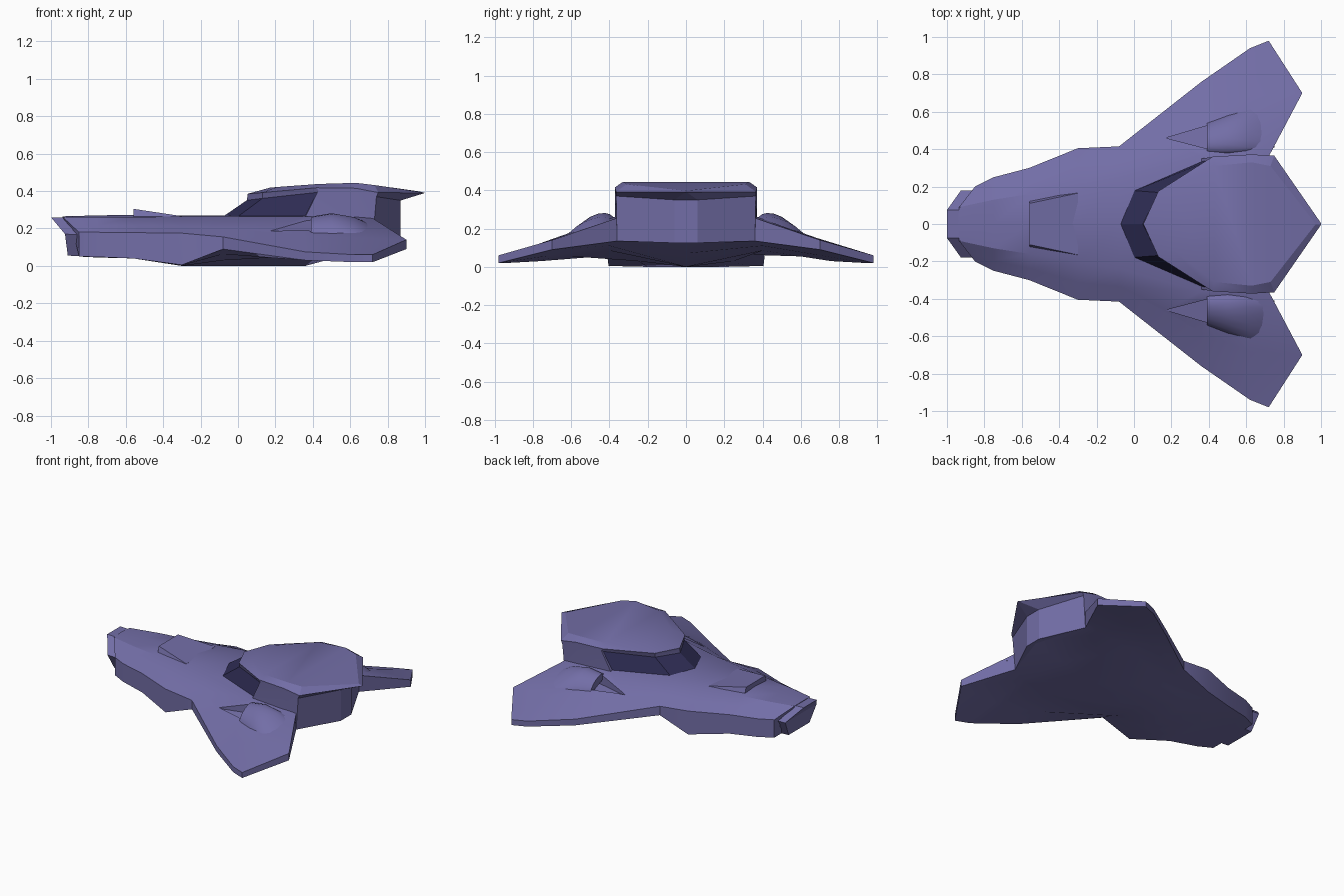
import bpy
import bmesh
from math import cos, sin, pi, radians

default_cube = bpy.data.objects.get("Cube")
if default_cube:
    bpy.data.objects.remove(default_cube)


def make_material(name, colour):
    material = bpy.data.materials.new(name)
    material.use_nodes = True
    material.diffuse_color = (*colour, 1)
    shader = material.node_tree.nodes["Principled BSDF"]
    shader.inputs["Base Color"].default_value = (*colour, 1)
    return material


PAINT = make_material("violet_paint", (0.17, 0.155, 0.385))
GLASS = make_material("dark_glass", (0.028, 0.026, 0.09))


def lerp(a, b, t):
    return tuple(p + (q - p) * t for p, q in zip(a, b))


def mirrored(half):
    """Close a half outline by reflecting it across the centre plane."""
    return half + [(x, -y, z) for x, y, z in reversed(half) if y > 0]


def strip_cap(bm, verts, total):
    """Close a ring with strips joining vertex k to vertex total - k."""
    count, seen = len(verts), set()
    for k in range(count):
        ids = [k, (k + 1) % count, (total - k - 1) % count, (total - k) % count]
        ids = list(dict.fromkeys(ids))
        if len(ids) > 2 and frozenset(ids) not in seen:
            seen.add(frozenset(ids))
            bm.faces.new([verts[i] for i in ids])


def loft(bm, rings, total):
    """Skin a run of closed rings and cap both ends."""
    loops = [[bm.verts.new(p) for p in ring] for ring in rings]
    for low, high in zip(loops, loops[1:]):
        for i in range(len(low)):
            j = (i + 1) % len(low)
            bm.faces.new((low[i], low[j], high[j], high[i]))
    strip_cap(bm, loops[0], total)
    strip_cap(bm, loops[-1], total)
    bmesh.ops.recalc_face_normals(bm, faces=bm.faces)


def finish(bm, name, materials=(PAINT,)):
    mesh = bpy.data.meshes.new(name)
    bm.to_mesh(mesh)
    bm.free()
    obj = bpy.data.objects.new(name, mesh)
    bpy.context.collection.objects.link(obj)
    for material in materials:
        mesh.materials.append(material)
    return obj


def select_only(obj):
    bpy.ops.object.select_all(action="DESELECT")
    obj.select_set(True)
    bpy.context.view_layer.objects.active = obj


def smooth(obj, angle=28):
    select_only(obj)
    bpy.ops.object.shade_smooth_by_angle(angle=radians(angle))


# Hull and wings: one loft from the nose back to the trailing edges
def station(x, edge, top, bottom, deck, shoulder, under, keel, lead=0):
    s = (x - lead * 0.95, *shoulder)
    e, b, u = (x, edge, top), (x, edge, bottom), (x, *under)
    return [(x - lead, 0, deck), s, lerp(s, e, 0.55), e,
            b, lerp(u, b, 0.55), u, (x, 0, keel)]


stations = [
    station(-0.85, 0.2, 0.18, 0.05, 0.265, (0.09, 0.26), (0.1, 0.05), 0.05, lead=0.09),
    station(-0.75, 0.25, 0.18, 0.048, 0.27, (0.13, 0.261), (0.14, 0.045), 0.045),
    station(-0.56, 0.3, 0.178, 0.04, 0.273, (0.16, 0.262), (0.17, 0.04), 0.04),
    station(-0.3, 0.405, 0.175, 0.005, 0.27, (0.2, 0.263), (0.2, 0), 0),
    station(-0.08, 0.415, 0.155, 0.09, 0.27, (0.24, 0.264), (0.25, 0.03), 0),
    station(0.36, 0.76, 0.075, 0.03, 0.27, (0.36, 0.265), (0.4, 0.085), 0),
    station(0.62, 0.94, 0.06, 0.02, 0.27, (0.37, 0.262), (0.4, 0.11), 0.07),
]
tail = station(0.72, 0.98, 0.06, 0.02, 0.22, (0.36, 0.255), (0.36, 0.135), 0.13)
tail[0], tail[-1] = (0.85, 0, 0.22), (0.86, 0, 0.13)
tail[2], tail[5] = (0.9, 0.7, 0.14), (0.9, 0.7, 0.09)
stations.append(tail)

bm = bmesh.new()
loft(bm, [mirrored(half) for half in stations], len(tail) - 1)
hull = finish(bm, "hull_and_wings")

# Tapered inlet recesses cut into the wings ahead of the pods
for side, label in ((1, "left"), (-1, "right")):
    bm = bmesh.new()
    for x, y, z in ((0.17, 0.46, 0.18), (0.17, 0.46, 0.3), (0.44, 0.39, 0.35),
                    (0.44, 0.54, 0.35), (0.44, 0.39, 0.18), (0.44, 0.54, 0.15)):
        bm.verts.new((x, y * side, z))
    bmesh.ops.convex_hull(bm, input=bm.verts)
    bmesh.ops.recalc_face_normals(bm, faces=bm.faces)
    cutter = finish(bm, label + "_inlet_cutter")
    cutter.hide_render = True
    cut = hull.modifiers.new(label + "_inlet", "BOOLEAN")
    cut.operation, cut.object, cut.solver = "DIFFERENCE", cutter, "EXACT"
    select_only(hull)
    bpy.ops.object.modifier_apply(modifier=cut.name)
    bpy.data.objects.remove(cutter)
smooth(hull)

# Nose block with a raked front face
bm = bmesh.new()
front = [(-1, 0.075, 0.26), (-0.925, 0.18, 0.17), (-0.91, 0.12, 0.055)]
back = [(-0.8, y, z - 0.005) for x, y, z in front]
loft(bm, [mirrored(front), mirrored(back)], 5)
smooth(finish(bm, "nose_block"))

# Wedge scoop on the foredeck
bm = bmesh.new()
mouth = [(-0.56, 0.11, 0.305), (-0.56, 0.125, 0.25)]
fade = [(-0.3, 0.165, 0.266), (-0.3, 0.18, 0.24)]
loft(bm, [mirrored(mouth), mirrored(fade)], 3)
smooth(finish(bm, "deck_scoop"))

# Rounded pods on the wings, sunk into the sloping surface
for side, label in ((1, "left"), (-1, "right")):
    bm = bmesh.new()
    rings = []
    for x, centre, width, height in ((0.39, 0.46, 0.085, 0.06), (0.5, 0.48, 0.11, 0.085),
                                     (0.62, 0.51, 0.13, 0.07), (0.75, 0.53, 0.12, 0)):
        ring = []
        for i in range(10):
            a = pi * i / 9
            y = centre + width * cos(a)
            ring.append((x, y * side, 0.23 - 0.4 * (y - 0.37) + height * sin(a)))
        rings.append(ring)
    loft(bm, rings, 9)
    smooth(finish(bm, label + "_wing_pod"), 40)

# Cabin: walls, overhanging eave and chamfered roof, pointed at the back
base = [(-0.1, 0, 0.262), (-0.01, 0.19, 0.262), (0.36, 0.35, 0.262),
        (0.62, 0.37, 0.22), (0.72, 0.36, 0.135), (0.87, 0.06, 0.125)]
wall_top = [(0.05, 0, 0.37), (0.13, 0.17, 0.38), (0.43, 0.36, 0.405),
            (0.62, 0.37, 0.4), (0.74, 0.365, 0.37), (0.87, 0.06, 0.35)]
eave = [(0.05, 0, 0.385), (0.13, 0.175, 0.392), (0.42, 0.36, 0.418),
        (0.63, 0.372, 0.415), (0.75, 0.365, 0.392), (1, 0.004, 0.39)]
roof = [(0.17, 0, 0.418), (0.21, 0.14, 0.422), (0.43, 0.31, 0.438),
        (0.63, 0.33, 0.444), (0.73, 0.31, 0.432), (0.97, 0.003, 0.398)]
bm = bmesh.new()
loft(bm, [mirrored(half) for half in (base, wall_top, eave, roof)], 0)

# Windscreen: the raked front walls, inset and recessed
panes = []
for face in bm.faces:
    centre = face.calc_center_median()
    if 0.28 < centre.z < 0.365 and centre.x < 0.3:
        panes.append(face)
bmesh.ops.inset_region(bm, faces=panes, thickness=0.014, depth=-0.012)
for face in panes:
    face.material_index = 1
smooth(finish(bm, "cabin", (PAINT, GLASS)), 20)
